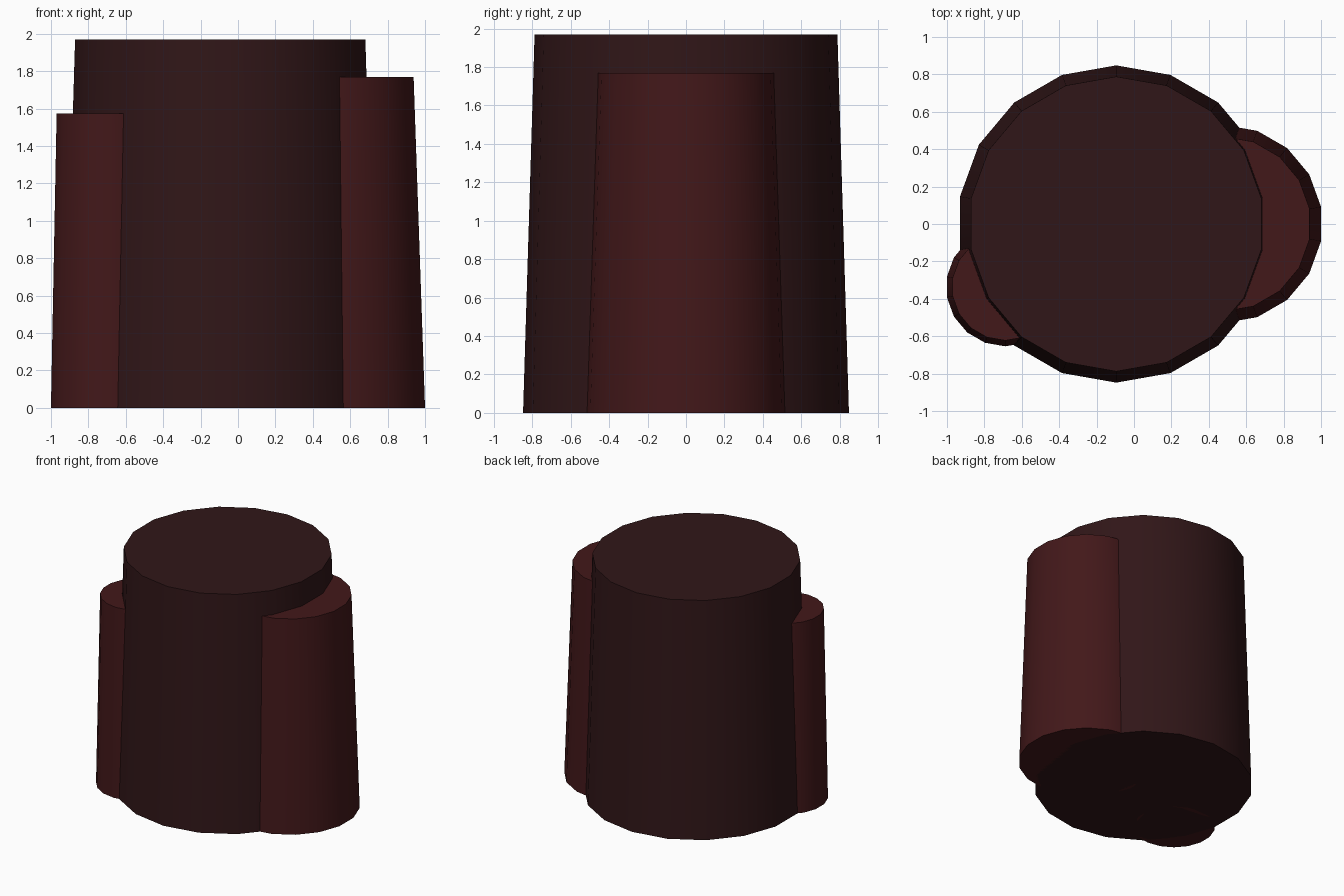
import bpy
import math

if "Cube" in bpy.data.objects:
    bpy.data.objects.remove(bpy.data.objects["Cube"])


def material(name, rgb):
    mat = bpy.data.materials.new(name)
    mat.diffuse_color = (*rgb, 1)
    mat.use_nodes = True
    mat.node_tree.nodes["Principled BSDF"].inputs["Base Color"].default_value = mat.diffuse_color
    return mat


def column(name, x, y, r_bottom, r_top, height, mat):
    """Tapered 18-sided column standing on the ground."""
    bpy.ops.mesh.primitive_cone_add(vertices=18, radius1=r_bottom, radius2=r_top,
                                    depth=height, location=(x, y, height / 2))
    ob = bpy.context.object
    ob.name = name
    ob.data.materials.append(mat)
    bpy.ops.object.shade_smooth_by_angle(angle=math.radians(30))


dark = material("dark_brown", (0.030, 0.008, 0.009))
red = material("deep_red", (0.055, 0.009, 0.010))

# Large central column with two lower columns merged into its sides
column("main_column", -0.095, 0, 0.848, 0.788, 1.97, dark)
column("right_column", 0.478, 0, 0.53, 0.468, 1.77, red)
column("left_column", -0.688, -0.337, 0.317, 0.286, 1.575, red)
